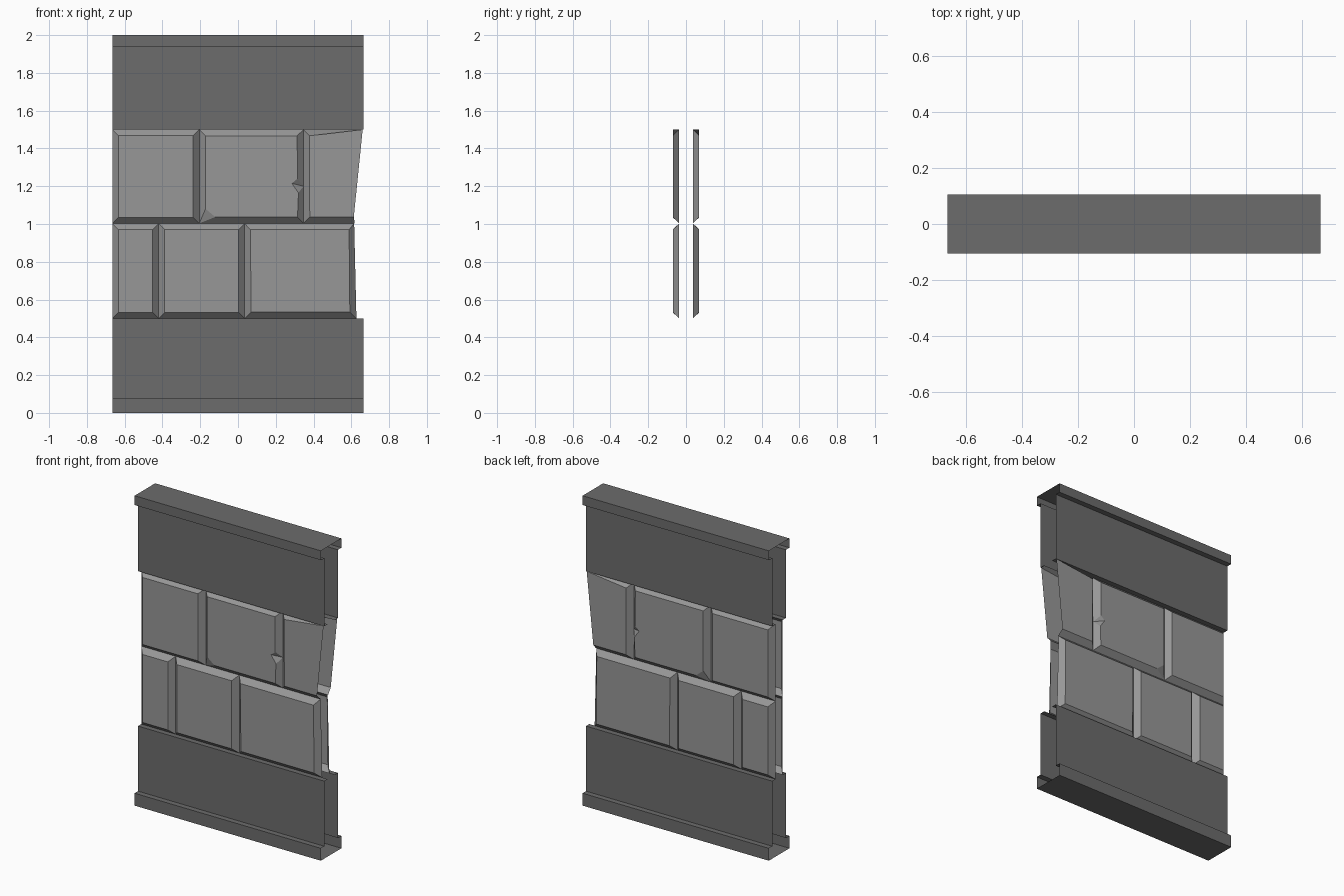
import bpy, bmesh

if "Cube" in bpy.data.objects:
    bpy.data.objects.remove(bpy.data.objects["Cube"])

HALF = 0.665      # half wall length
FACE, GROOVE = -0.07, -0.036   # y of block faces and of the joints


def grey(name, v):
    mat = bpy.data.materials.new(name)
    mat.diffuse_color = (v, v, v, 1)
    mat.use_nodes = True
    mat.node_tree.nodes["Principled BSDF"].inputs["Base Color"].default_value = mat.diffuse_color
    return mat


BAND_GREY = grey("dark_grey", 0.15)
STONE_GREY = grey("stone_grey", 0.31)


def finish(name, bm, mat):
    mesh = bpy.data.meshes.new(name)
    bm.to_mesh(mesh)
    bm.free()
    mesh.materials.append(mat)
    obj = bpy.data.objects.new(name, mesh)
    bpy.context.collection.objects.link(obj)
    return obj


def band(name, profile):
    """Open-ended sheet: a y/z profile swept along x."""
    bm = bmesh.new()
    rows = [[bm.verts.new((x, y, z)) for x in (-HALF, HALF)] for y, z in profile]
    for a, b in zip(rows, rows[1:]):
        bm.faces.new((a[0], a[1], b[1], b[0]))
    return finish(name, bm, BAND_GREY)


def block(name, face, outer, open_end=False):
    """Raised stone: flat face, bevelled back to the joint line, on both wall sides."""
    bm = bmesh.new()
    f = [bm.verts.new((x, FACE, z)) for x, z in face]
    o = [bm.verts.new((x, GROOVE, z)) for x, z in outer]
    bm.faces.new(f)
    for i in range(len(f)):
        j = (i + 1) % len(f)
        if open_end and i == 1:      # broken end has no right bevel
            continue
        if outer[i] == outer[j]:
            bm.faces.new((f[j], f[i], o[i]))
        else:
            bm.faces.new((f[j], f[i], o[i], o[j]))
    for v in [v for v in bm.verts if not v.link_faces]:
        bm.verts.remove(v)
    bmesh.ops.remove_doubles(bm, verts=bm.verts, dist=1e-5)
    obj = finish(name, bm, STONE_GREY)
    m = obj.modifiers.new("both_sides", 'MIRROR')
    m.use_axis = (False, True, False)
    m.use_mirror_merge = False
    return obj


def rect(x0, x1, z0, z1):
    return [(x0, z0), (x1, z0), (x1, z1), (x0, z1)]


def plain_block(name, x0, x1, z0, z1, b=0.032):
    return block(name, rect(x0 + b, x1 - b, z0 + b, z1 - b), rect(x0, x1, z0, z1))


# Top band with overhanging cap
half = [(GROOVE, 1.5), (FACE, 1.5), (FACE, 1.94), (-0.105, 1.94), (-0.105, 2.0)]
band("upper_band", half + [(-y, z) for y, z in reversed(half)])

# Bottom band with plinth
half = [(-GROOVE, 0.5), (-FACE, 0.5), (-FACE, 0.08), (0.105, 0.08), (0.105, 0.0)]
band("lower_band", half + [(-y, z) for y, z in reversed(half)])

# Lower course of stones
plain_block("lower_stone_left", -HALF, -0.42, 0.5, 1.003)
plain_block("lower_stone_middle", -0.42, 0.035, 0.5, 1.003)
block("lower_stone_right",
      [(0.07, 0.533), (0.592, 0.533), (0.588, 0.97), (0.065, 0.97)],
      [(0.035, 0.5), (0.627, 0.5), (0.615, 1.003), (0.035, 1.003)])

# Upper course: plain stone, chipped stone, broken slanted stone
plain_block("upper_stone_left", -HALF, -0.205, 1.003, 1.5)
block("upper_stone_chipped",
      [(-0.12, 1.037), (0.315, 1.037), (0.32, 1.165), (0.285, 1.215),
       (0.315, 1.24), (0.313, 1.467), (-0.172, 1.467), (-0.172, 1.08)],
      [(-0.205, 1.003), (0.347, 1.003), (0.347, 1.2), (0.347, 1.2),
       (0.347, 1.2), (0.347, 1.5), (-0.205, 1.5), (-0.205, 1.003)])
block("upper_stone_broken",
      [(0.38, 1.037), (0.613, 1.037), (0.66, 1.5), (0.378, 1.467)],
      [(0.347, 1.003), (0.618, 1.003), (0.66, 1.5), (0.347, 1.5)], open_end=True)
